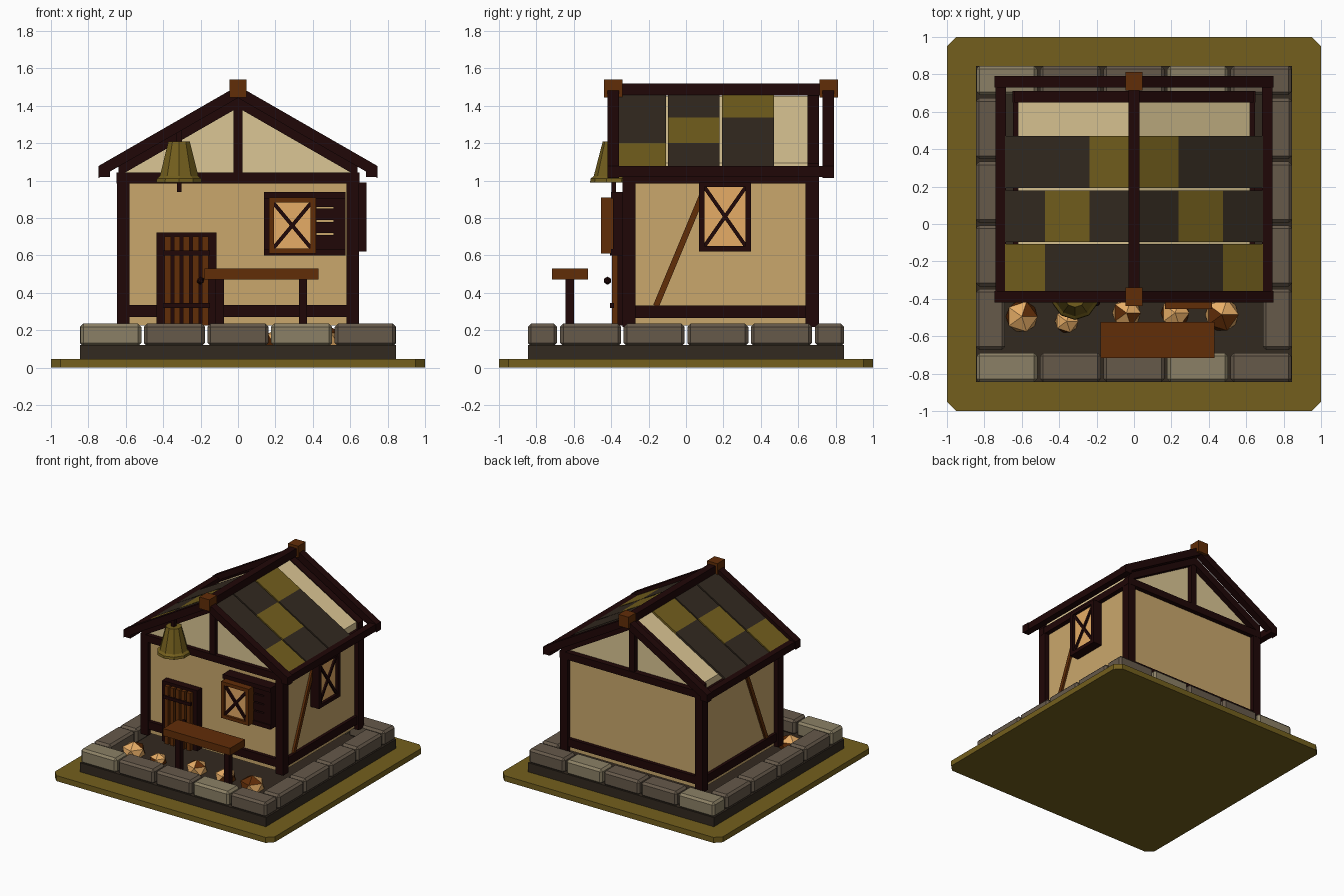
import bpy, bmesh, math, random
from mathutils import Vector

if "Cube" in bpy.data.objects:
    bpy.data.objects.remove(bpy.data.objects["Cube"])
random.seed(4)

def mat(name, r, g, b):
    m = bpy.data.materials.new(name)
    m.diffuse_color = [min(1, c * 1.08 / 255) ** 2.2 for c in (r, g, b)] + [1]
    m.use_nodes = True
    m.node_tree.nodes["Principled BSDF"].inputs["Base Color"].default_value = m.diffuse_color
    return m

OLIVE = mat("olive", 106, 88, 32)
SLATE = mat("dark slate", 50, 42, 34)
STONE = mat("grey stone", 94, 83, 70)
PALE = mat("pale stone", 128, 118, 94)
TIMBER = mat("dark timber", 34, 14, 14)
BROWN = mat("brown wood", 90, 45, 15)
WALL = mat("tan plaster", 186, 154, 100)
CREAM = mat("cream plaster", 202, 182, 136)
AMBER = mat("amber", 212, 158, 94)

def add(name, bm, *mats):
    bmesh.ops.recalc_face_normals(bm, faces=bm.faces)
    me = bpy.data.meshes.new(name)
    bm.to_mesh(me)
    bm.free()
    for m in mats:
        me.materials.append(m)
    ob = bpy.data.objects.new(name, me)
    bpy.context.collection.objects.link(ob)
    return ob

def box(name, x, y, z, m, bevel=0):
    bm = bmesh.new()
    bmesh.ops.create_cube(bm, size=1)
    for v in bm.verts:
        v.co = [a[0] + (c + .5) * (a[1] - a[0]) for a, c in zip((x, y, z), v.co)]
    if bevel:
        bmesh.ops.bevel(bm, geom=bm.edges[:], offset=bevel, segments=1, affect='EDGES')
    return add(name, bm, m)

def prism(name, pts, y, m):
    """Extrude an x-z outline along y."""
    bm = bmesh.new()
    f = bm.faces.new([bm.verts.new((px, y[0], pz)) for px, pz in pts])
    r = bmesh.ops.extrude_face_region(bm, geom=[f])
    for v in r["geom"]:
        if isinstance(v, bmesh.types.BMVert):
            v.co.y = y[1]
    return add(name, bm, m)

def bar(name, p, q, n, w, d, m):
    """Square bar from p to q, width w, depth d along normal n."""
    p, q, n = Vector(p), Vector(q), Vector(n)
    u = q - p
    s = n.cross(u.normalized())
    bm = bmesh.new()
    bmesh.ops.create_cube(bm, size=1)
    for v in bm.verts:
        v.co = (p + q) / 2 + u * v.co.x + s * (w * v.co.y) + n * (d * v.co.z)
    return add(name, bm, m)

def chevron(name, half, apex, t, y, m):
    e = apex - .575 * half
    prism(name, [(-half, e), (0, apex), (half, e), (half, e - t), (0, apex - t), (-half, e - t)], y, m)

# ground plate with clipped corners
bm = bmesh.new()
c = .95
ring = [(-c, -1), (c, -1), (1, -c), (1, c), (c, 1), (-c, 1), (-1, c), (-1, -c)]
f = bm.faces.new([bm.verts.new((x, y, 0)) for x, y in ring])
r = bmesh.ops.extrude_face_region(bm, geom=[f])
bmesh.ops.translate(bm, vec=(0, 0, .045), verts=[v for v in r["geom"] if isinstance(v, bmesh.types.BMVert)])
add("ground_plate", bm, OLIVE)

# foundation slab and ring of stones
box("foundation", (-.845, .845), (-.845, .845), (.045, .12), SLATE)
for s in (-1, 1):
    row = sorted((s * .69, s * .845))
    for i in range(5):
        cx = -.68 + .34 * i
        box("edge_stone", (cx - .163, cx + .163), row, (.115, .235), PALE if i in (0, 3) else STONE, .017)
    for i in range(4):
        cy = -.51 + .34 * i
        box("side_stone", row, (cy - .163, cy + .163), (.115, .235), STONE, .017)

# walls and gable body
box("walls", (-.61, .61), (-.305, .675), (.225, 1.01), WALL)
prism("gable_body", [(-.62, 1.01), (.62, 1.01), (.62, 1.095), (0, 1.452), (-.62, 1.095)], (-.305, .665), CREAM)

# timber frame
for s in (-1, 1):
    px = sorted((s * .58, s * .648))
    for y in ((-.34, -.27), (.64, .71)):
        box("corner_post", px, y, (.218, 1.0), TIMBER)
    bx = sorted((s * .59, s * .635))
    box("side_sill", bx, (-.3, .67), (.265, .332), TIMBER)
    box("side_top_beam", sorted((s * .59, s * .648)), (-.34, .71), (.985, 1.04), TIMBER)
    bar("side_brace", (s * .612, -.16, .33), (s * .612, .115, .99), (1, 0, 0), .032, .03, BROWN)
    box("eave_beam", sorted((s * .685, s * .74)), (-.42, .79), (1.02, 1.078), TIMBER)
for y, g in (((-.335, -.29), (-.34, -.285)), ((.66, .705), (.65, .712))):
    box("end_sill", (-.6, .6), y, (.27, .335), TIMBER)
    box("end_top_beam", (-.65, .65), g, (.985, 1.043), TIMBER)
    box("gable_post", (-.025, .025), y, (1.04, 1.41), TIMBER)
    chevron("gable_rafter", .64, 1.46, .07, g, TIMBER)

# roof frame
for y in ((-.42, -.357), (.73, .79)):
    chevron("barge_board", .745, 1.507, .065, y, TIMBER)
box("ridge_beam", (-.03, .03), (-.42, .79), (1.455, 1.518), TIMBER)
for y in ((-.438, -.34), (.715, .812)):
    box("ridge_cap", (-.046, .046), y, (1.445, 1.54), BROWN)

# roof panels, one olive patch per row
cuts = (.69, .475, .237, .01)
for i, y in enumerate(((-.36, -.108), (-.096, .18), (.192, .47))):
    for j in range(3):
        for s in (-1, 1):
            a, b = cuts[j], cuts[j + 1]
            za, zb = 1.474 - .575 * a, 1.474 - .575 * b
            prism("roof_panel", [(s * a, za), (s * b, zb), (s * b, zb - .02), (s * a, za - .02)],
                  y, OLIVE if i == j else SLATE)

# door
box("door_back", (-.40, -.15), (-.36, -.3), (.225, .7), TIMBER)
for x in ((-.435, -.4), (-.15, -.115)):
    box("door_jamb", x, (-.365, -.3), (.225, .72), TIMBER)
box("door_lintel", (-.435, -.115), (-.365, -.3), (.7, .722), TIMBER)
for i in range(5):
    x = -.393 + .05 * i
    box("door_plank", (x, x + .034), (-.395, -.35), (.225, .7), BROWN)
for z in (.6, .32):
    box("door_strap", (-.4, -.15), (-.405, -.385), (z, z + .025), TIMBER)
bm = bmesh.new()
bmesh.ops.create_icosphere(bm, subdivisions=1, radius=.022)
bmesh.ops.translate(bm, vec=(-.2, -.42, .465), verts=bm.verts)
add("door_knob", bm, TIMBER)

# front window: dark surround, louvre and open shutter
for z in ((.6, .635), (.905, .94)):
    box("window_rail", (.14, .575), (-.4, -.3), z, TIMBER)
box("window_panel", (.14, .42), (-.385, -.3), (.6, .94), TIMBER)
box("louvre_side", (.51, .575), (-.39, -.3), (.6, .94), TIMBER)
for i, z in enumerate((.635, .72, .79, .86)):
    box("louvre_slat", (.41, .52), (-.39, -.3), (z, (.71, .78, .85, .905)[i]), TIMBER)
box("shutter_panel", (.18, .4), (-.435, -.38), (.625, .895), AMBER)
for x in ((.165, .193), (.388, .416)):
    box("shutter_stile", x, (-.455, -.38), (.61, .91), BROWN)
for z in ((.61, .638), (.882, .91)):
    box("shutter_rail", (.165, .416), (-.455, -.38), z, BROWN)
for s in (-1, 1):
    bar("shutter_cross", (.29 - s * .1, -.44, .64), (.29 + s * .1, -.44, .88), (0, -1, 0), .02, .02, TIMBER)

# right side window
box("side_pane", (.6, .665), (.09, .33), (.64, .98), AMBER)
for y in ((.07, .1), (.318, .348)):
    box("side_window_stile", (.6, .688), y, (.62, .99), TIMBER)
for z in ((.62, .65), (.965, .99)):
    box("side_window_rail", (.6, .688), (.07, .348), z, TIMBER)
for s in (-1, 1):
    bar("side_window_cross", (.668, .209 - s * .11, .65), (.668, .209 + s * .11, .965), (1, 0, 0), .02, .02, TIMBER)

# bench
box("bench_top", (-.18, .43), (-.717, -.525), (.47, .53), BROWN)
for x in ((-.12, -.075), (.325, .37)):
    box("bench_leg", x, (-.645, -.6), (.12, .47), TIMBER)

# hanging bell
bm = bmesh.new()
rings = []
for rad, z in ((.1, 1.0), (.128, .99), (.125, 1.01), (.108, 1.025), (.06, 1.21)):
    rings.append([bm.verts.new((-.315 + rad * math.cos(a), -.385 + rad * math.sin(a), z))
                  for a in (math.tau * (k + .5) / 10 for k in range(10))])
for lo, hi in zip(rings, rings[1:]):
    for k in range(10):
        bm.faces.new((lo[k], lo[k - 1], hi[k - 1], hi[k]))
bm.faces.new(rings[0])
bm.faces.new(rings[-1])
add("bell", bm, OLIVE)
box("bell_clapper", (-.327, -.303), (-.397, -.373), (.94, 1.0), TIMBER)
box("bell_hanger", (-.33, -.3), (-.4, -.37), (1.2, 1.29), TIMBER)

# faceted shrubs along the front wall
for x, y, rad in ((-.6, -.495, .095), (-.36, -.52, .07), (-.04, -.475, .085), (.22, -.475, .085), (.47, -.485, .1)):
    bm = bmesh.new()
    bmesh.ops.create_icosphere(bm, subdivisions=1, radius=rad)
    for v in bm.verts:
        v.co = Vector((x, y, .15)) + Vector((v.co.x, v.co.y, v.co.z * .8))
    for f in bm.faces:
        f.material_index = int(random.random() < .25)
    add("shrub", bm, AMBER, BROWN)
